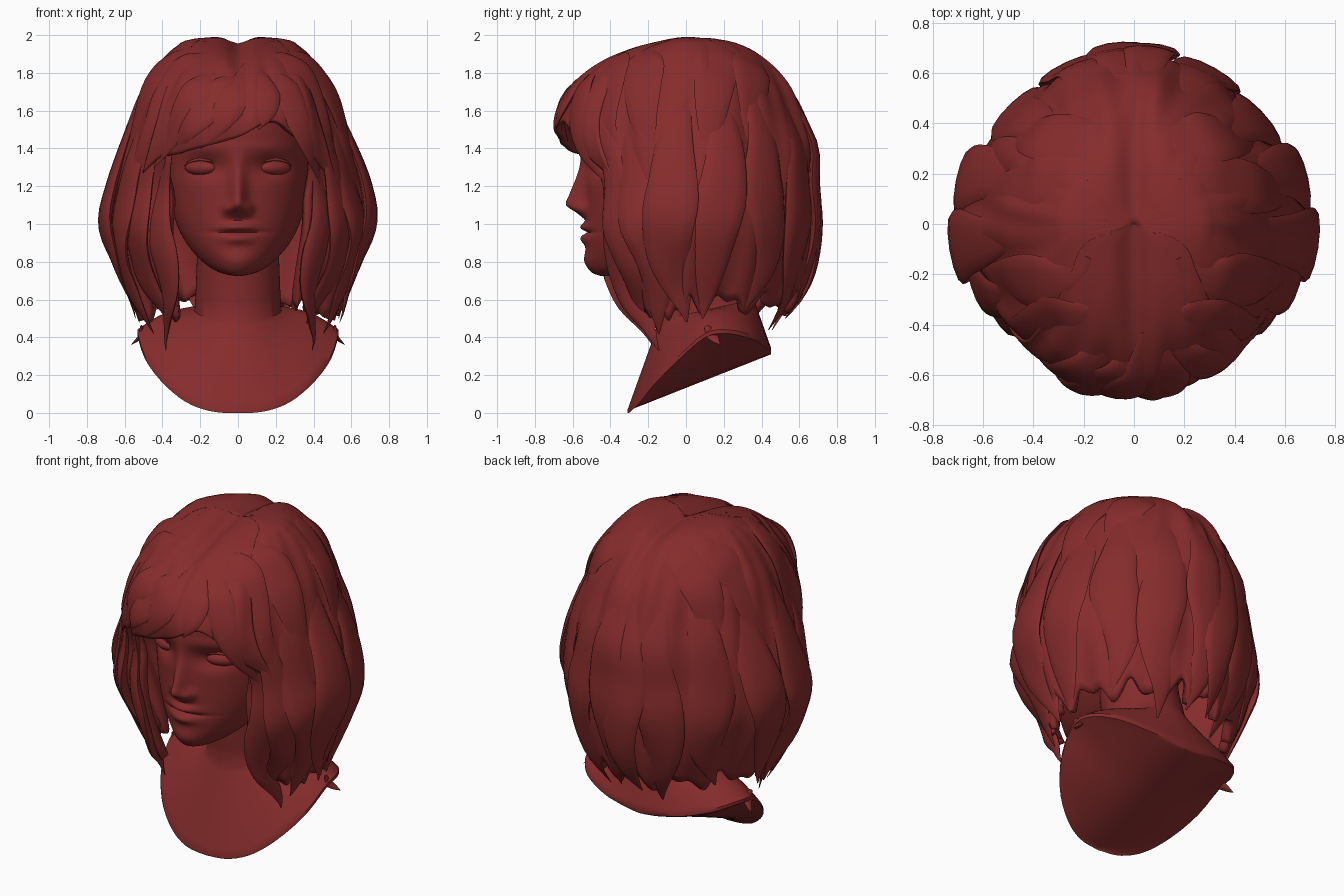
import bpy, bmesh, math, random
from mathutils import Vector

if "Cube" in bpy.data.objects:
    bpy.data.objects.remove(bpy.data.objects["Cube"])

random.seed(4)
red = bpy.data.materials.new("dark_red")
red.diffuse_color = (0.24, 0.025, 0.025, 1)
red.use_nodes = True
red.node_tree.nodes["Principled BSDF"].inputs["Base Color"].default_value = red.diffuse_color


def table(x, rows):
    """Smooth interpolation of rows (key, value, value, ...) sorted by key."""
    x = min(max(x, rows[0][0]), rows[-1][0])
    i = 0
    while i < len(rows) - 2 and x > rows[i + 1][0]:
        i += 1
    a, b = rows[i], rows[i + 1]
    p, n = rows[max(i - 1, 0)], rows[min(i + 2, len(rows) - 1)]
    h = b[0] - a[0]
    t = (x - a[0]) / h
    out = []
    for k in range(1, len(a)):
        m0 = (b[k] - p[k]) / (b[0] - p[0]) * h
        m1 = (n[k] - a[k]) / (n[0] - a[0]) * h
        out.append((2*t**3 - 3*t*t + 1) * a[k] + (t**3 - 2*t*t + t) * m0
                   + (3*t*t - 2*t**3) * b[k] + (t**3 - t*t) * m1)
    return out


def grid(name, rows, closed=False, caps=False, thick=0.0, recalc=True, angle=45):
    """Skin a list of point rows into a smooth shaded object."""
    bm = bmesh.new()
    v = [[bm.verts.new(p) for p in r] for r in rows]
    n = len(v[0])
    for i in range(len(v) - 1):
        for j in range(n if closed else n - 1):
            k = (j + 1) % n
            bm.faces.new((v[i][j], v[i + 1][j], v[i + 1][k], v[i][k]))
    if caps:
        bm.faces.new(v[0])
        bm.faces.new(v[-1][::-1])
    bmesh.ops.remove_doubles(bm, verts=bm.verts, dist=0.0002)
    if recalc:
        bmesh.ops.recalc_face_normals(bm, faces=bm.faces)
    me = bpy.data.meshes.new(name)
    bm.to_mesh(me)
    bm.free()
    me.materials.append(red)
    ob = bpy.data.objects.new(name, me)
    bpy.context.collection.objects.link(ob)
    bpy.ops.object.select_all(action='DESELECT')
    ob.select_set(True)
    bpy.context.view_layer.objects.active = ob
    bpy.ops.object.shade_smooth_by_angle(angle=math.radians(angle))
    if thick:
        m = ob.modifiers.new("thickness", 'SOLIDIFY')
        m.thickness, m.offset = thick, -1
    return ob


def bump(x, z, cx, cz, sx, sz):
    return math.exp(-((x - cx) / sx) ** 2 - ((z - cz) / sz) ** 2)


# Head: height, half width, front y, widest y, back y
HEAD = [(.725, .02, -.45, -.42, -.36), (.74, .09, -.49, -.36, -.15), (.79, .175, -.515, -.27, .05),
        (.88, .26, -.53, -.20, .15), (1.0, .325, -.53, -.15, .25), (1.15, .362, -.53, -.12, .35),
        (1.3, .375, -.535, -.10, .42), (1.5, .38, -.555, -.05, .45), (1.7, .34, -.50, 0, .42),
        (1.82, .22, -.32, 0, .30), (1.88, .02, -.05, 0, .05)]
NOSE = [(1.02, 0, .06), (1.06, .05, .055), (1.1, .105, .05), (1.15, .09, .044),
        (1.25, .048, .042), (1.33, .022, .045), (1.44, 0, .08)]


def head_point(a, z):
    w, f, c, b = table(z, HEAD)
    x, cs = w * math.sin(a), math.cos(a)
    y = c + cs * ((f - c) if cs > 0 else (c - b))
    if cs > 0:
        ax = abs(x)
        d, s = table(z, NOSE)
        y -= d * math.exp(-(x / s) ** 2)
        y -= .03 * bump(ax, z, .055, 1.08, .026, .028)      # nostril wings
        y += .042 * bump(ax, z, .17, 1.30, .09, .055)       # eye sockets
        y -= .01 * bump(ax, z, .18, 1.40, .14, .04)         # brows
        y -= .030 * bump(x, z, 0, .985, .085, .024)         # upper lip
        y -= .028 * bump(x, z, 0, .922, .075, .028)         # lower lip
        y += .022 * bump(x, z, 0, .956, .12, .010)          # mouth line
        y -= .02 * bump(x, z, 0, .80, .09, .05)             # chin
    return Vector((x, y, z))


# Columns are packed closer together on the face
cols = [2 * math.pi * j / 120 for j in range(120)]
cols = [a - .45 * math.sin(a) for a in cols]
zs = [.725 + 1.155 * i / 130 for i in range(131)]
grid("head", [[head_point(a, z) for a in cols] for z in zs], True, True, angle=60)

# Eyeballs and lids
for s in (-1, 1):
    rows = []
    for i in range(13):
        p = math.pi * i / 12
        rows.append([(s * .197 + s * .084 * math.sin(p) * math.cos(q),
                      -.426 + .05 * math.sin(p) * math.sin(q) + .034 * math.sin(p) * math.cos(q),
                      1.298 + .040 * math.cos(p)) for q in [2 * math.pi * j / 24 for j in range(24)]])
    grid("eye", rows, True)
    rows = []
    for i in range(21):
        q = math.pi * i / 20
        x, z = .197 + .086 * math.cos(q), 1.298 + .043 * math.sin(q)
        r = .003 + .005 * math.sin(q)
        y = -.434 - .025 * math.sin(q) + .04 * (x - .197) / .09
        rows.append([(s * x, y + r * math.cos(k), z + r * math.sin(k))
                     for k in [math.pi * j / 4 for j in range(8)]])
    grid("upper_eyelid", rows, True, True)

# Neck and chest: rim of the bust by angle, as x, y, z
RIM = [(0, 0, -.31, .015), (20, .15, -.29, .03), (40, .28, -.24, .08), (58, .40, -.16, .18),
       (74, .49, -.04, .30), (90, .53, .10, .42), (108, .52, .22, .44), (130, .42, .35, .41),
       (155, .22, .43, .36), (180, 0, .45, .345)]


def bust_ring(k, drop=0.0):
    """k = 0 is the neck base and 1 the rim."""
    ring = []
    for j in range(72):
        d = j * 5
        s = 1 if d <= 180 else -1
        x, y, z = table(d if d <= 180 else 360 - d, RIM)
        a = math.radians(d)
        neck = Vector((.23 * math.sin(a), .11 - .25 * math.cos(a), .545 - .055 * math.cos(a)))
        p = neck.lerp(Vector((s * x, y, z)), k)
        p.z += .035 * math.sin(math.pi * k) * math.sin(a) ** 2 - drop
        ring.append(p)
    return ring


def neck_ring(y, z, w, d):
    return [(w * math.sin(a), y - d * math.cos(a), z - .03 * math.cos(a))
            for a in [2 * math.pi * j / 72 for j in range(72)]]


def under_ring(k):
    """Hull of the bust: the rim drawn in towards a straight keel line."""
    ring = []
    for p in bust_ring(1, .02):
        keel = max(0, .01 + .395 * (p.y + .31))
        ring.append(Vector((p.x * (1 - k), p.y, max(0, p.z + (keel - p.z) * math.sin(k * math.pi / 2)))))
    return ring


rows = [neck_ring(.02, 1.0, .215, .22), neck_ring(.05, .8, .218, .22), neck_ring(.09, .62, .225, .235)]
rows += [bust_ring(k) for k in (0, .08, .2, .35, .5, .65, .8, .92, 1)]
rows += [under_ring(k) for k in (0, .1, .25, .4, .6, .8, 1)]
grid("neck_and_chest", rows, True, angle=40)

# Hair envelope: height, half width, front depth, back depth
HAIR = [(.30, .44, .26, .40), (.45, .52, .31, .50), (.60, .565, .38, .60), (.80, .64, .46, .66),
        (1.0, .695, .50, .68), (1.2, .67, .53, .675), (1.4, .615, .65, .685), (1.55, .565, .675, .635),
        (1.7, .51, .615, .57), (1.8, .45, .53, .505), (1.88, .39, .42, .43), (1.94, .325, .27, .34),
        (1.98, .24, .10, .21), (2.0, 0, 0, 0)]


def hair_point(deg, z, off=0.0):
    w, f, b = table(z, HAIR)
    a = math.radians(deg)
    s, c = math.sin(a), math.cos(a)
    fade = min(1, (2 - z) * 4)
    off += fade * (.010 * math.sin(11 * a + 4 * z) + .006 * math.sin(23 * a - 5 * z))
    e = 1.06 - .09 * math.tanh(3 * c)                       # back narrower than the front
    x = math.copysign(abs(s) ** e, s) * (w + off)
    y = -math.copysign(abs(c) ** e, c) * ((f if c > 0 else b) + off)
    part = .045 * math.exp(-(x / .06) ** 2) * min(1, max(0, (z - 1.65) / .25))
    return Vector((x, y, z - part))


def shell(name, n, angle_at, hem, off, thick):
    rows = []
    for i in range(49):
        t = i / 48
        row = []
        for j in range(n + 1):
            z = 2 - (2 - hem(j / n)) * t ** 1.6
            row.append(hair_point(angle_at(j / n, z), z, off * min(1, t * 1.7)))
        rows.append(row)
    grid(name, rows, thick=thick, recalc=False, angle=50)


# Main hair shell, open around the face
OPEN = [(.5, 34), (.8, 32), (1.1, 31), (1.3, 37), (1.5, 40)]


def side_angle(u, z):
    s = table(z, OPEN)[0]
    return s + (360 - 2 * s) * u


shell("hair_shell", 180, side_angle,
      lambda u: .58 - .04 * (abs(u - .5) > .3) + .04 * math.sin(u * 75) + .03 * math.sin(u * 131), 0, .05)

# Fringe swept to one side
FRINGE = [(-46, 1.27), (-38, 1.35), (-28, 1.37), (-15, 1.41), (0, 1.46), (12, 1.53), (20, 1.54),
          (28, 1.47), (36, 1.35), (46, 1.22)]
shell("fringe", 80, lambda u, z: -48 + 96 * u,
      lambda u: table(-46 + 92 * u, FRINGE)[0], .015, .04)


def lock(name, path, width, thick=.035):
    """Flat pointed lock that follows the hair envelope; path holds angle, height, offset."""
    keys = [(i,) + p for i, p in enumerate(path)]
    n = 22
    pts = [hair_point(*table((len(path) - 1) * i / n, keys)) for i in range(n + 1)]
    rows = []
    for i, p in enumerate(pts):
        t = i / n
        tan = (pts[min(i + 1, n)] - pts[max(i - 1, 0)]).normalized()
        out = Vector((p.x, p.y, max(.15, p.z - 1.4)))
        out = (out - tan * out.dot(tan)).normalized()
        side = tan.cross(out)
        k = min(1, .3 + 1.6 * t) * max(.03, 1 - t ** 3.2)
        rows.append([p + side * width * k * math.cos(q) + out * thick * k * math.sin(q)
                     for q in [math.pi * j / 6 for j in range(12)]])
    grid(name, rows, True, True, angle=60)


# Locks around the sides and back: angles down the length, top height, tip height, width
LOCKS = [((41, 38, 38, 57), 1.45, .33, .10), ((54, 50, 55, 45), 1.5, .47, .13),
         ((68, 60, 70, 62), 1.65, .42, .14), ((88, 84, 80, 92), 1.75, .48, .16),
         ((112, 112, 106, 103), 1.8, .50, .15), ((136, 132, 136, 128), 1.8, .55, .15),
         ((153, 155, 151, 156), 1.8, .44, .15), ((173, 170, 174, 168), 1.8, .50, .14)]
for s in (-1, 1):
    for angs, top, tip, w in LOCKS:
        j = random.uniform(-3, 3)
        hs = [top, top * .6 + tip * .4, top * .28 + tip * .72, tip]
        offs = (-.03, .0, .008, 0)
        lock("hair_lock", [(s * (a + j), h, o) for a, h, o in zip(angs, hs, offs)], w)
    # Small flick below the side hair
    lock("hair_flick", [(s * 104, .46, 0), (s * 108, .41, .05), (s * 111, .36, .15)], .035, .015)
    # Locks sweeping sideways from the parting over the crown
    for a0, z0, a1, a2, z2 in ((20, 1.90, 44, 56, 1.35), (45, 1.96, 66, 74, 1.3),
                               (135, 1.965, 110, 100, 1.3), (160, 1.92, 134, 124, 1.3)):
        lock("crown_lock", [(s * a0, z0, -.02), (s * a1, 1.78, -.004), (s * a2, z2, -.012)], .13, .02)

# Swept fringe locks
for a0, a1, a2, z in ((4, -12, -36, 1.36), (8, -2, -18, 1.40), (10, 14, 10, 1.50), (14, 30, 40, 1.20),
                      (-8, -26, -42, 1.30)):
    lock("fringe_lock", [(a0, 1.86, -.02), (a1, 1.66, .012), (a2, z, .008)], .10, .022)
